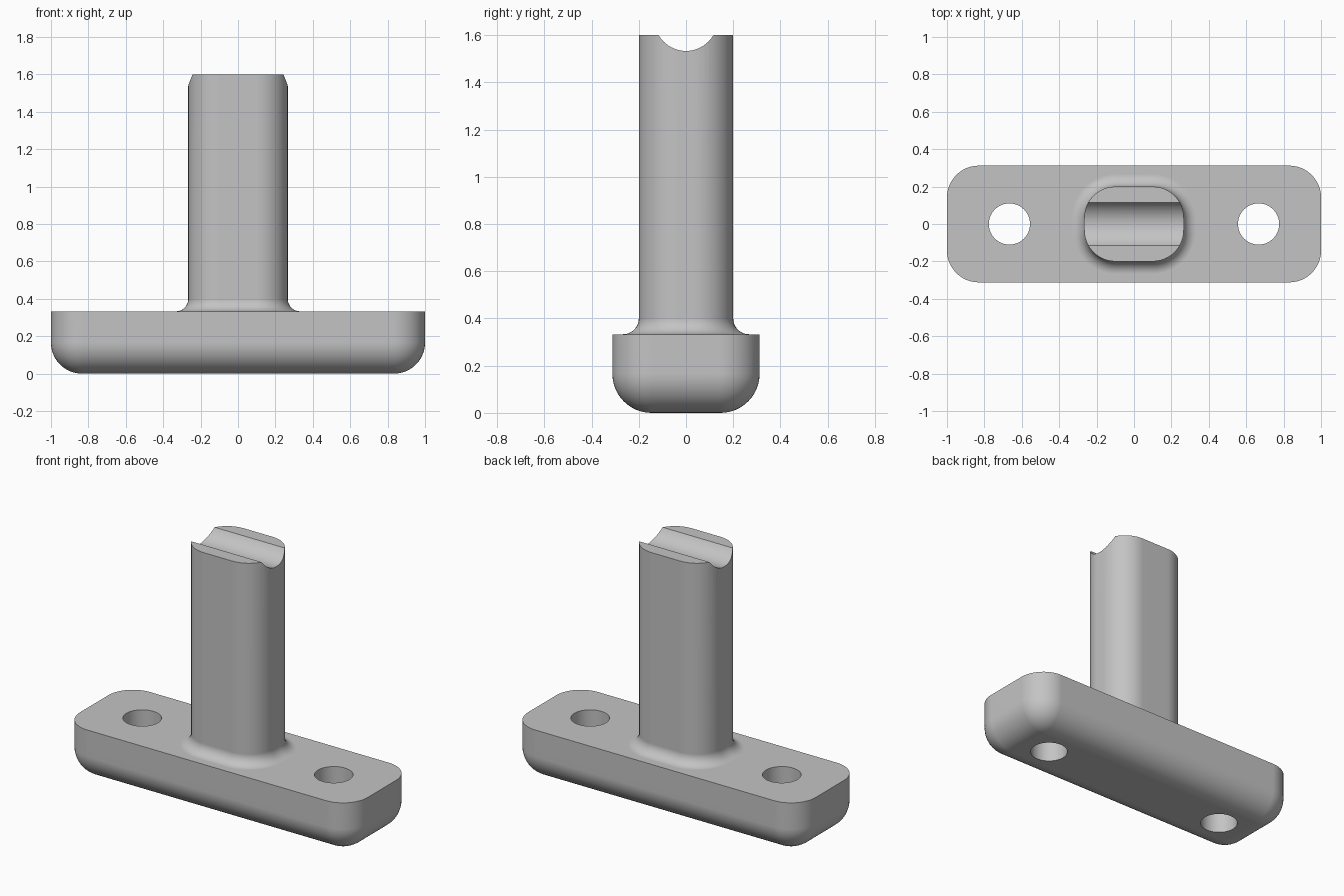
import bpy, bmesh
from math import sin, cos, pi, radians

cube = bpy.data.objects.get("Cube")
if cube:
    bpy.data.objects.remove(cube)

grey = bpy.data.materials.new("plain grey")
grey.use_nodes = True
COLOUR = (0.55, 0.55, 0.55, 1)
grey.diffuse_color = COLOUR
grey.node_tree.nodes["Principled BSDF"].inputs["Base Color"].default_value = COLOUR

STEPS = 12            # segments per quarter round
BASE_TOP, TOP = 0.333, 1.6
ROUND, FILLET = 0.166, 0.067


def rounded_rect(hx, hy, r, z):
    """Rounded rectangle outline, counter-clockwise."""
    pts = []
    for corner, (sx, sy) in enumerate([(1, 1), (-1, 1), (-1, -1), (1, -1)]):
        for i in range(STEPS + 1):
            a = (corner + i / STEPS) * pi / 2
            pts.append((sx * (hx - r) + r * cos(a), sy * (hy - r) + r * sin(a), z))
    return pts


def base_ring(inset, z):
    return rounded_rect(1 - inset, 0.312 - inset, 0.17 - inset, z)


def post_ring(grow, z):
    return rounded_rect(0.266 + grow, 0.2 + grow, 0.167 + grow, z)


def new_object(name, bm):
    mesh = bpy.data.meshes.new(name)
    bm.to_mesh(mesh)
    bm.free()
    mesh.materials.append(grey)
    ob = bpy.data.objects.new(name, mesh)
    bpy.context.collection.objects.link(ob)
    return ob


# Foot with rounded underside, flat top, fillet and post, lofted as one solid
quarter = [i / STEPS * pi / 2 for i in range(STEPS + 1)]
rings = [base_ring(ROUND * (1 - sin(a)), ROUND * (1 - cos(a))) for a in quarter]
rings.append(base_ring(0, BASE_TOP))
rings += [post_ring(FILLET * (1 - sin(a)), BASE_TOP + FILLET * (1 - cos(a)))
          for a in quarter]
rings.append(post_ring(0, TOP))

bm = bmesh.new()
loops = [[bm.verts.new(p) for p in ring] for ring in rings]
for low, high in zip(loops, loops[1:]):
    n = len(low)
    for i in range(n):
        j = (i + 1) % n
        bm.faces.new((low[i], low[j], high[j], high[i]))
bm.faces.new(loops[0][::-1])
bm.faces.new(loops[-1])
body = new_object("foot_and_post", bm)


def cut_cylinder(name, radius, length, location, rotation=(0, 0, 0)):
    bm = bmesh.new()
    bmesh.ops.create_cone(bm, cap_ends=True, segments=64, radius1=radius,
                          radius2=radius, depth=length)
    cutter = new_object(name, bm)
    cutter.location, cutter.rotation_euler = location, rotation
    cutter.hide_render = True
    mod = body.modifiers.new(name, "BOOLEAN")
    mod.operation, mod.solver, mod.object = "DIFFERENCE", "EXACT", cutter
    return cutter


# Two bolt holes and the cradle groove across the top of the post
cutters = [cut_cylinder(side + "_hole", 0.11, 1, (x, 0, 0.2))
           for side, x in (("left", 0.666), ("right", -0.666))]
cutters.append(cut_cylinder("cradle_groove", 0.134, 1, (0, 0, 1.667), (0, pi / 2, 0)))

# Bake the cuts, then remove the cutters
bpy.context.view_layer.update()
graph = bpy.context.evaluated_depsgraph_get()
cut_mesh = bpy.data.meshes.new_from_object(body.evaluated_get(graph))
body.modifiers.clear()
body.data = cut_mesh
for cutter in cutters:
    bpy.data.objects.remove(cutter)

# Smooth rounds with crisp edges
bpy.ops.object.select_all(action="DESELECT")
body.select_set(True)
bpy.context.view_layer.objects.active = body
bpy.ops.object.shade_smooth_by_angle(angle=radians(30))
normals = body.modifiers.new("even_shading", "WEIGHTED_NORMAL")
normals.keep_sharp = True
